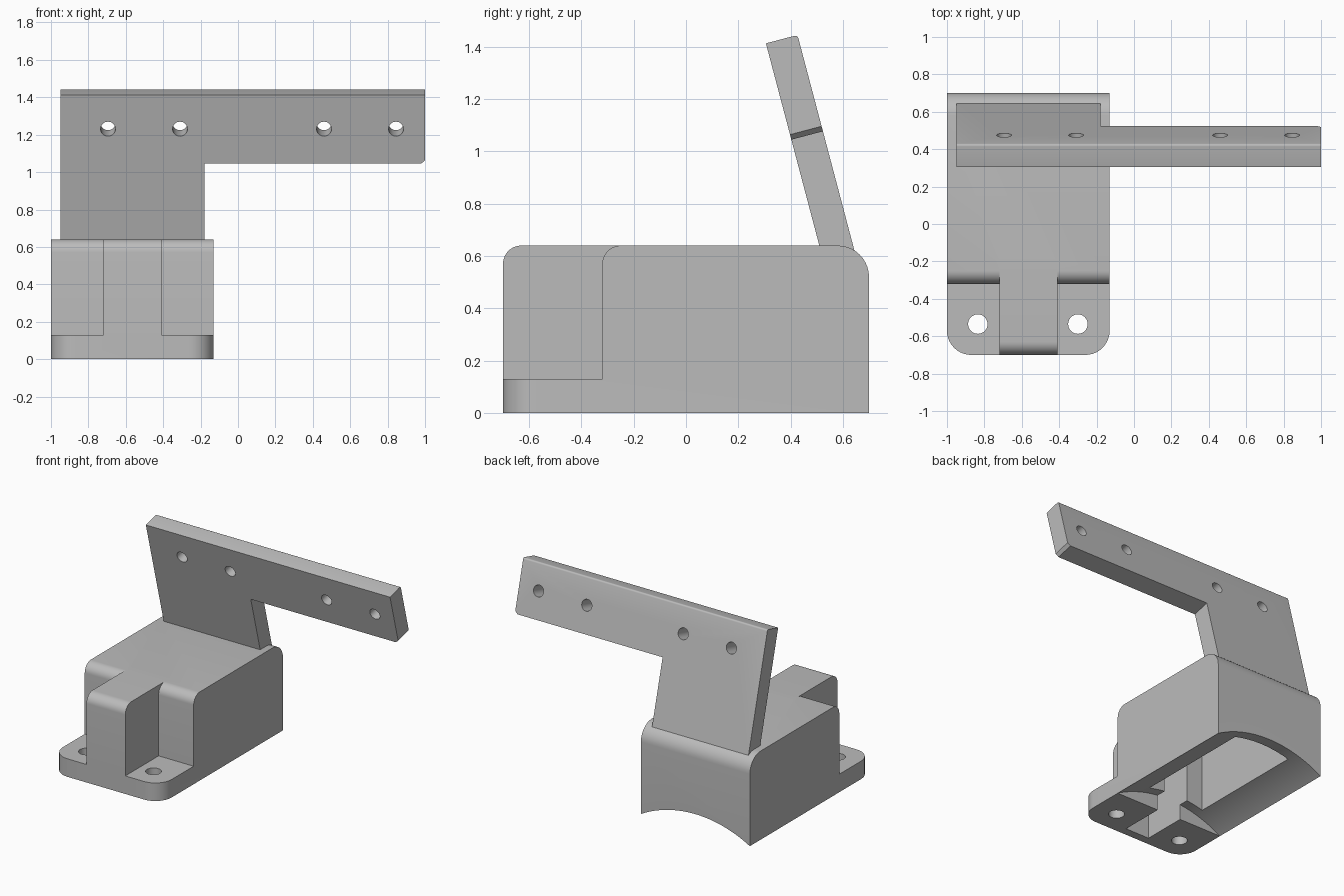
import bpy, bmesh, math
from mathutils import Matrix, Vector

old = bpy.data.objects.get("Cube")
if old:
    bpy.data.objects.remove(old, do_unlink=True)

grey = bpy.data.materials.new("plain grey")
grey.use_nodes = True
COLOUR = (0.5, 0.5, 0.5, 1)
grey.diffuse_color = COLOUR
grey.node_tree.nodes["Principled BSDF"].inputs["Base Color"].default_value = COLOUR


def make_object(name, bm):
    bmesh.ops.recalc_face_normals(bm, faces=bm.faces)
    mesh = bpy.data.meshes.new(name)
    bm.to_mesh(mesh)
    bm.free()
    mesh.materials.append(grey)
    obj = bpy.data.objects.new(name, mesh)
    bpy.context.collection.objects.link(obj)
    return obj


def extrude(bm, points, offset):
    face = bm.faces.new([bm.verts.new(p) for p in points])
    out = bmesh.ops.extrude_face_region(bm, geom=[face])
    verts = [v for v in out["geom"] if isinstance(v, bmesh.types.BMVert)]
    bmesh.ops.translate(bm, verts=verts, vec=offset)


def round_edges(bm, rule, radius, segments=10):
    edges = [e for e in bm.edges if rule(*(v.co for v in e.verts))]
    bmesh.ops.bevel(bm, geom=edges, offset=radius, segments=segments,
                    profile=0.5, affect='EDGES')


def cross_edge(y, z):
    """Match edges running along x at a given y and z."""
    return lambda a, b: all(abs(p.y - y) < 1e-4 and abs(p.z - z) < 1e-4 for p in (a, b))


def box(name, low, high):
    bm = bmesh.new()
    (x, y, z), (X, Y, Z) = low, high
    extrude(bm, [(x, y, z), (X, y, z), (X, Y, z), (x, Y, z)], (0, 0, Z - z))
    return make_object(name, bm)


def cylinder(name, radius, depth, matrix, segments=40):
    bm = bmesh.new()
    bmesh.ops.create_cone(bm, cap_ends=True, segments=segments, radius1=radius,
                          radius2=radius, depth=depth, matrix=matrix)
    return make_object(name, bm)


def combine(target, tool, operation='DIFFERENCE'):
    tool.hide_render = True
    mod = target.modifiers.new("cut", 'BOOLEAN')
    mod.operation, mod.solver, mod.object = operation, 'EXACT', tool
    bpy.context.view_layer.objects.active = target
    bpy.ops.object.modifier_apply(modifier=mod.name)
    bpy.data.objects.remove(tool, do_unlink=True)


LEFT, RIGHT, MID = -1.0, -0.13, -0.565
FRONT, STEP, BACK, TOP, FLANGE = -0.7, -0.32, 0.7, 0.64, 0.13

# Base: stepped side profile with rounded flange corners and top edges
bm = bmesh.new()
side = [(FRONT, 0), (BACK, 0), (BACK, TOP), (STEP, TOP), (STEP, FLANGE), (FRONT, FLANGE)]
extrude(bm, [(LEFT, y, z) for y, z in side], (RIGHT - LEFT, 0, 0))
round_edges(bm, cross_edge(BACK, TOP), 0.12)
round_edges(bm, cross_edge(STEP, TOP), 0.07)
round_edges(bm, lambda a, b: abs(a.z - b.z) > 0.1 and a.y < FRONT + 0.01 and b.y < FRONT + 0.01, 0.13)
base = make_object("base_housing", bm)

# Tongue running forward over the flange
bm = bmesh.new()
extrude(bm, [(-0.72, y, z) for y, z in [(FRONT, 0.05), (-0.2, 0.05), (-0.2, TOP), (FRONT, TOP)]],
        (0.31, 0, 0))
round_edges(bm, cross_edge(FRONT, TOP), 0.07)
combine(base, make_object("tongue", bm), 'UNION')

# Arched underside, hollow interior and screw holes
R, RISE = 0.88, 0.115
arch = Matrix.Translation((MID, STEP + 1, RISE - R)) @ Matrix.Rotation(math.pi / 2, 4, 'X')
combine(base, cylinder("arch_cutter", R, 2, arch, 160))
combine(base, box("cavity_cutter", (-0.79, -0.25, -0.2), (-0.34, 0.62, 0.55)))
combine(base, box("tongue_cavity_cutter", (-0.66, -0.64, -0.2), (-0.47, -0.2, 0.55)))
for x in (MID - 0.27, MID + 0.265):
    combine(base, cylinder("screw_cutter", 0.052, 0.5, Matrix.Translation((x, -0.535, 0.05))))

# Leaning arm: stem and cross bar, drawn flat and then tilted
THICK, ARM_TOP, BAR = 0.125, 0.8, 0.419
outline = [(-0.95, -0.08), (-0.18, -0.08), (-0.18, BAR), (0.98, BAR),
           (1.0, BAR + 0.02), (1.0, ARM_TOP), (-0.95, ARM_TOP)]
bm = bmesh.new()
extrude(bm, [(x, 0, z) for x, z in outline], (0, THICK, 0))
round_edges(bm, cross_edge(THICK, ARM_TOP), 0.012, 4)
arm = make_object("leaning_arm", bm)
for x in (-0.695, -0.31, 0.46, 0.845):
    hole = Matrix.Translation((x, 0.06, 0.611)) @ Matrix.Rotation(math.pi / 2, 4, 'X')
    combine(arm, cylinder("bar_hole_cutter", 0.04, 0.5, hole, 32))
arm.data.transform(Matrix.Translation((0, 0.51, TOP)) @ Matrix.Rotation(math.radians(14.8), 4, 'X'))

# Smooth the curved faces and keep the corners sharp
for obj in (base, arm):
    bpy.ops.object.select_all(action='DESELECT')
    obj.select_set(True)
    bpy.context.view_layer.objects.active = obj
    bpy.ops.object.shade_smooth_by_angle(angle=math.radians(30))
